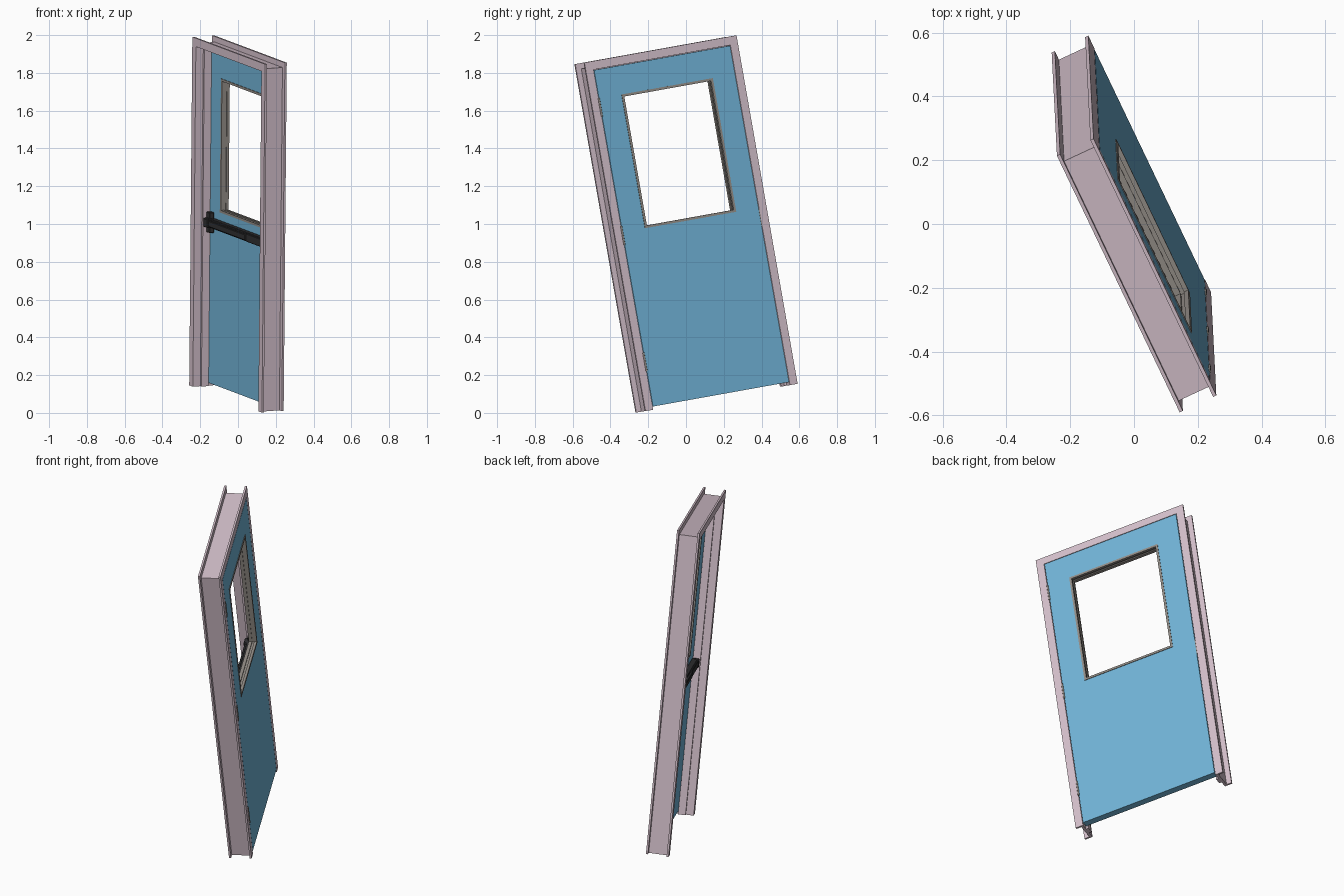
import bpy, bmesh, math
from mathutils import Vector, Matrix

if "Cube" in bpy.data.objects:
    bpy.data.objects.remove(bpy.data.objects["Cube"])

# Local door axes: a = width, b = depth (door face at +b), c = height; whole door is tilted
U = Vector((0.426, -0.8905, -0.160)).normalized()
W = Vector((0.008, -0.171, 0.985))
W = (W - U * W.dot(U)).normalized()
N = W.cross(U)
M = Matrix.Translation((0, 0, 1)) @ Matrix((U, N, W)).transposed().to_4x4()


def material(name, rgb):
    m = bpy.data.materials.new(name)
    m.diffuse_color = (*rgb, 1)
    m.use_nodes = True
    m.node_tree.nodes["Principled BSDF"].inputs["Base Color"].default_value = m.diffuse_color
    return m


PINK = material("mauve frame paint", (0.66, 0.53, 0.60))
BLUE = material("blue door paint", (0.165, 0.455, 0.68))
STEEL = material("warm grey metal", (0.29, 0.265, 0.24))
BLACK = material("black hardware", (0.03, 0.03, 0.032))


def finish(name, bm, mat):
    bmesh.ops.recalc_face_normals(bm, faces=bm.faces)
    bm.transform(M)
    me = bpy.data.meshes.new(name)
    bm.to_mesh(me)
    bm.free()
    me.materials.append(mat)
    ob = bpy.data.objects.new(name, me)
    bpy.context.collection.objects.link(ob)
    return ob


def box(name, a, b, c, mat, bevel=0):
    bm = bmesh.new()
    size = [r[1] - r[0] for r in (a, b, c)]
    mid = [(r[1] + r[0]) / 2 for r in (a, b, c)]
    bmesh.ops.create_cube(bm, size=1, matrix=Matrix.Translation(mid) @ Matrix.Diagonal((*size, 1)))
    if bevel:
        bmesh.ops.bevel(bm, geom=bm.edges[:], offset=bevel, segments=1, affect='EDGES')
    return finish(name, bm, mat)


def sweep(name, stations, mat, closed):
    """Skin matching rings of (a, b, c) points."""
    bm = bmesh.new()
    rings = [[bm.verts.new(p) for p in s] for s in stations]
    n = len(rings[0])
    pairs = list(zip(rings, rings[1:])) + ([(rings[-1], rings[0])] if closed else [])
    for r, s in pairs:
        for i in range(n):
            j = (i + 1) % n
            bm.faces.new((r[i], r[j], s[j], s[i]))
    if not closed:
        bm.faces.new(rings[0])
        bm.faces.new(rings[-1])
    return finish(name, bm, mat)


def ring(name, outer, inner, b0, b1, mat):
    """Rectangular slab with a rectangular hole; rects are (a0, a1, c0, c1)."""
    st = []
    for i, k in ((0, 2), (1, 2), (1, 3), (0, 3)):
        st.append([(outer[i], b0, outer[k]), (outer[i], b1, outer[k]),
                   (inner[i], b1, inner[k]), (inner[i], b0, inner[k])])
    return sweep(name, st, mat, True)


A, C, D = 0.452, 0.9365, 0.0635

# Mitred door frame: open-backed channel with a stop, (inset, depth) profile
prof = [(0, -D), (0, -0.0525), (0.03, -0.0525), (0.03, 0.0525), (0, 0.0525), (0, D),
        (0.045, D), (0.045, 0.022), (0.059, 0.022), (0.059, -0.02), (0.045, -0.02), (0.045, -D)]
sweep("door_frame", [
    [(-(A - d), b, -C) for d, b in prof],
    [(-(A - d), b, C - d) for d, b in prof],
    [(A - d, b, C - d) for d, b in prof],
    [(A - d, b, -C) for d, b in prof]], PINK, False)


def inset(r, t):
    return (r[0] + t, r[1] - t, r[2] + t, r[3] - t)


# Door leaf with window opening
win = (-0.271, 0.271, 0.017, 0.736)
hole = inset(win, 0.005)
B0, B1 = 0.0235, D
ring("door_leaf", (-0.404, 0.404, -C + 0.017, C - 0.048), hole, B0, B1, BLUE)

# Window trim on both faces, with a recessed glazing liner between
ring("window_trim_outside", win, inset(win, 0.013), B1 - 0.012, B1 + 0.003, STEEL)
ring("window_trim_inside", win, inset(win, 0.013), B0 - 0.003, B0 + 0.016, STEEL)
ring("window_liner", hole, inset(win, 0.008), B0 + 0.016, B1 - 0.012, STEEL)

# Three hinges on one edge, strike plate on the other
for i, c in enumerate((0.69, 0.0, -0.68)):
    bm = bmesh.new()
    bmesh.ops.create_cone(bm, cap_ends=True, segments=12, radius1=0.005, radius2=0.005, depth=0.1,
                          matrix=Matrix.Translation((0.4055, D, c)))
    finish(f"hinge_{i + 1}", bm, STEEL)
box("strike_plate", (-0.4075, -0.4035), (0.025, D + 0.001), (-0.09, 0.01), STEEL)

# Push bar on the inner face
bc = -0.05
box("latch_base", (-0.385, -0.345), (-0.004, B0), (bc - 0.055, bc + 0.055), BLACK, 0.003)
box("latch_head", (-0.378, -0.325), (-0.026, B0), (bc - 0.024, bc + 0.024), BLACK, 0.004)
box("bar_rail", (-0.33, 0.36), (-0.008, B0), (bc - 0.024, bc + 0.024), BLACK, 0.002)
box("push_pad", (-0.325, 0.13), (-0.021, -0.006), (bc - 0.016, bc + 0.016), BLACK, 0.003)
box("bar_housing", (0.13, 0.355), (-0.016, 0.0), (bc - 0.022, bc + 0.022), BLACK, 0.003)
box("bar_end_cap", (0.35, 0.378), (-0.018, B0), (bc - 0.025, bc + 0.025), BLACK, 0.004)
